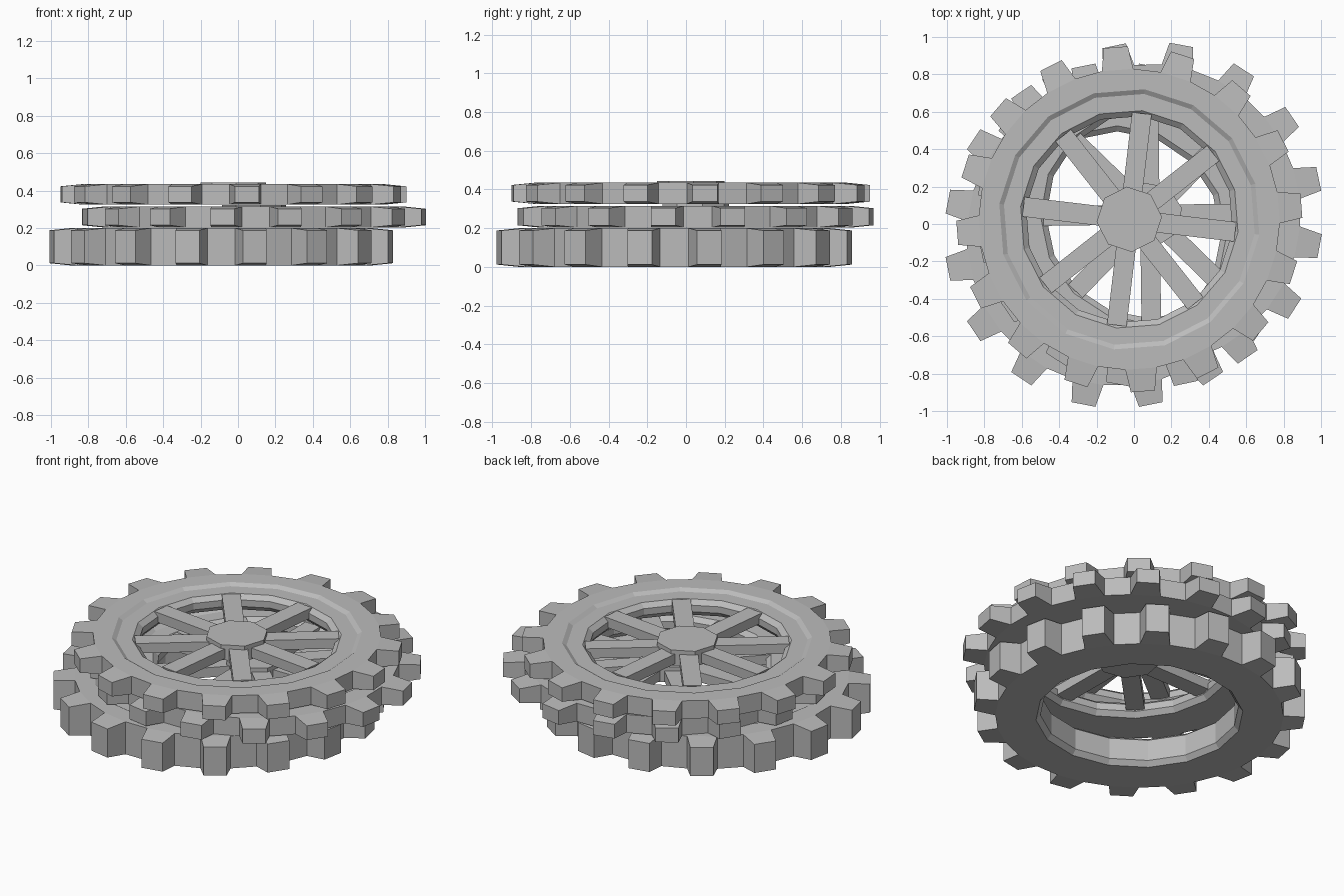
import bpy, bmesh
from math import cos, sin, radians
from mathutils import Matrix, Vector

if "Cube" in bpy.data.objects:
    bpy.data.objects.remove(bpy.data.objects["Cube"], do_unlink=True)

TEETH = 16
STEP = 360 / TEETH

metal = bpy.data.materials.new("plain grey metal")
metal.use_nodes = True
grey = (0.5, 0.5, 0.5, 1)
metal.diffuse_color = grey
metal.node_tree.nodes["Principled BSDF"].inputs["Base Color"].default_value = grey


def finish(name, bm, centre, turn):
    bmesh.ops.recalc_face_normals(bm, faces=bm.faces)
    mesh = bpy.data.meshes.new(name)
    bm.to_mesh(mesh)
    bm.free()
    mesh.materials.append(metal)
    ob = bpy.data.objects.new(name, mesh)
    ob.location = (*centre, 0)
    ob.rotation_euler.z = radians(turn)
    bpy.context.collection.objects.link(ob)


def ring(bm, radius, z, shift):
    """One vertex per tooth, turned by shift degrees from the tooth middle."""
    pts = []
    for k in range(TEETH):
        a = radians(k * STEP + shift)
        pts.append(bm.verts.new((radius * cos(a), radius * sin(a), z)))
    return pts


def rim(name, centre, turn, low, top):
    """Toothed ring with a stepped upper face and a chamfered bore."""
    bm = bmesh.new()
    # Bore and step rings, from the top face round to the underside
    profile = [(0.70, top), (0.675, top - 0.015), (0.585, top - 0.015),
               (0.555, top - 0.04), (0.555, low + 0.03), (0.58, low)]
    loops = [ring(bm, r, z, STEP / 2) for r, z in profile]
    for a, b in zip(loops, loops[1:]):
        for k in range(TEETH):
            bm.faces.new((a[k - 1], a[k], b[k], b[k - 1]))
    # Tooth corners: start and end of the root and tip at both levels
    sides = []
    for z, tip_z, inner in ((top, top - 0.012, loops[0]), (low, low + 0.012, loops[-1])):
        r0, r1 = ring(bm, 0.805, z, -6), ring(bm, 0.805, z, 6)
        t0, t1 = ring(bm, 0.925, tip_z, -4), ring(bm, 0.925, tip_z, 4)
        for k in range(TEETH):
            bm.faces.new((inner[k - 1], r0[k], r1[k], inner[k]))
            bm.faces.new((inner[k - 1], r1[k - 1], r0[k]))
            bm.faces.new((r0[k], t0[k], t1[k], r1[k]))
        sides.append([v for k in range(TEETH) for v in (r0[k], t0[k], t1[k], r1[k])])
    upper, lower = sides
    for i in range(len(upper)):
        bm.faces.new((upper[i - 1], upper[i], lower[i], lower[i - 1]))
    finish(name, bm, centre, turn)


def spokes(name, centre, turn, low, top):
    """Eight straight bars from the hub to the bore."""
    bm = bmesh.new()
    for k in range(8):
        place = (Matrix.Rotation(radians(k * 45 - STEP / 2), 4, 'Z')
                 @ Matrix.Translation((0.345, 0, (low + top) / 2))
                 @ Matrix.Diagonal((0.45, 0.105, top - low, 1)))
        bmesh.ops.create_cube(bm, size=1, matrix=place)
    finish(name, bm, centre, turn)


def hub(name, centre, turn, low, top):
    """Eight-sided centre plate."""
    bm = bmesh.new()
    bmesh.ops.create_cone(bm, cap_ends=True, segments=8, radius1=0.175, radius2=0.175,
                          depth=top - low, matrix=Matrix.Translation((0, 0, (low + top) / 2)))
    finish(name, bm, centre, turn)


# Three stacked wheels, each slightly off centre
rim("bottom_rim", (-0.09, -0.06), 11.25, 0.0, 0.2)
for label, centre, turn, low, top in (("middle", (0.085, 0.05), 12, 0.203, 0.315),
                                      ("top", (-0.025, 0.025), 4.5, 0.325, 0.435)):
    rim(label + "_rim", centre, turn, low, top)
    spokes(label + "_spokes", centre, turn, top - 0.075, top - 0.015)
    hub(label + "_hub", centre, turn, top - 0.085, top + 0.009)
